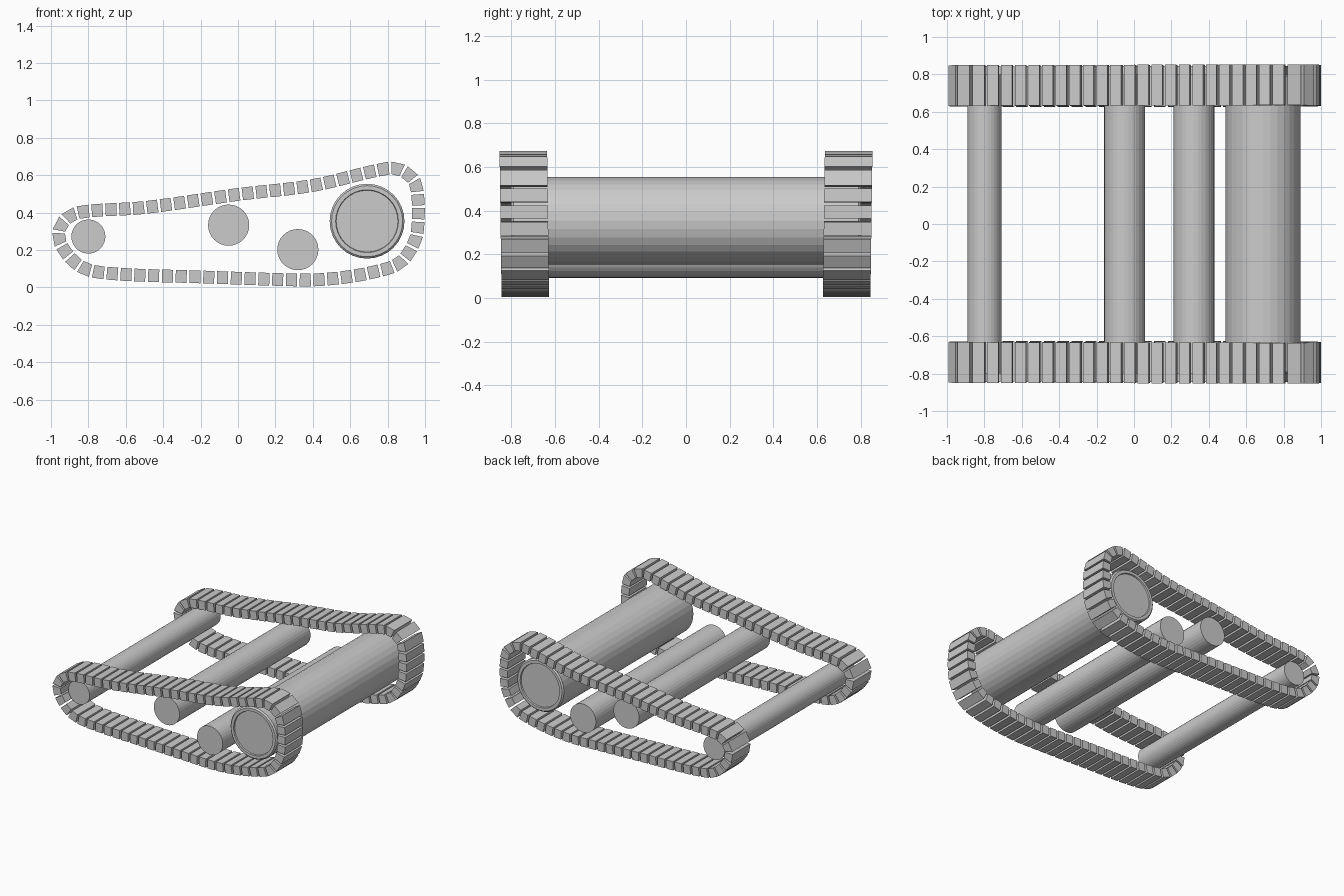
import bpy, bmesh, math
from mathutils import Vector

if "Cube" in bpy.data.objects:
    bpy.data.objects.remove(bpy.data.objects["Cube"])

# Centre line of one track loop in x, z (clockwise seen from the front)
PATH = [(.85, .636), (.94, .575), (.962, .48), (.962, .33), (.945, .245), (.865, .13),
        (.715, .08), (.56, .053), (.41, .04), (.30, .04), (-.2, .056), (-.69, .075),
        (-.84, .11), (-.945, .225), (-.955, .315), (-.895, .385), (-.8, .408),
        (-.5, .427), (0, .497), (.4, .545), (.75, .627)]
LINKS = 60
HALF_THICK = .034
HALF_WIDTH = .109


def smooth_loop(points, steps=40):
    """Closed Catmull-Rom curve through the points."""
    pts = [Vector(p) for p in points]
    n, out = len(pts), []
    for i in range(n):
        a, b, c, d = (pts[(i + k) % n] for k in (-1, 0, 1, 2))
        # tangents scaled for uneven point spacing
        ab, bc, cd = ((b - a).length, (c - b).length, (d - c).length)
        m1 = (c - a) / (ab + bc) * bc
        m2 = (d - b) / (bc + cd) * bc
        for s in range(steps):
            t = s / steps
            out.append(b * (2*t**3 - 3*t*t + 1) + m1 * (t**3 - 2*t*t + t)
                       + c * (3*t*t - 2*t**3) + m2 * (t**3 - t*t))
    return out


CURVE = smooth_loop(PATH)
DIST = [0.0]
for i, p in enumerate(CURVE):
    DIST.append(DIST[-1] + (CURVE[(i + 1) % len(CURVE)] - p).length)
TOTAL = DIST[-1]


def at(s):
    """Position and outward normal at arc length s."""
    s %= TOTAL
    i = next(k for k in range(len(CURVE)) if DIST[k + 1] >= s)
    p, q = CURVE[i], CURVE[(i + 1) % len(CURVE)]
    f = (s - DIST[i]) / (DIST[i + 1] - DIST[i])
    t = (CURVE[(i + 3) % len(CURVE)] - CURVE[i - 2]).normalized()
    return p.lerp(q, f), Vector((-t.y, t.x))


def finish(bm, name):
    bmesh.ops.recalc_face_normals(bm, faces=bm.faces)
    me = bpy.data.meshes.new(name)
    bm.to_mesh(me)
    bm.free()
    ob = bpy.data.objects.new(name, me)
    bpy.context.collection.objects.link(ob)
    return ob


def track(name, side):
    """Separate pads bent around the loop, leaning in slightly at the bottom."""
    bm = bmesh.new()
    pitch = TOTAL / LINKS
    for i in range(LINKS):
        corners = []
        for ds, off in ((-.4, -1), (.4, -1), (.4, 1), (-.4, 1)):
            p, n = at((i + ds) * pitch)
            corners.append(p + n * off * HALF_THICK)
        rings = []
        for w in (-HALF_WIDTH, HALF_WIDTH):
            rings.append([bm.verts.new((c.x, side * (.735 + .014 * c.y + w), c.y))
                          for c in corners])
        a, b = rings
        bm.faces.new(a)
        bm.faces.new(b)
        for k in range(4):
            j = (k + 1) % 4
            bm.faces.new((a[k], a[j], b[j], b[k]))
    return finish(bm, name)


def roller(name, x, z, profile, sides=32):
    """Solid of revolution along y from (radius, y) pairs, capped at both ends."""
    bm = bmesh.new()
    rings = []
    for r, y in profile:
        rings.append([bm.verts.new((x + r * math.cos(2 * math.pi * k / sides), y,
                                    z + r * math.sin(2 * math.pi * k / sides)))
                      for k in range(sides)])
    for a, b in zip(rings, rings[1:]):
        for k in range(sides):
            j = (k + 1) % sides
            bm.faces.new((a[k], a[j], b[j], b[k]))
    bm.faces.new(rings[0])
    bm.faces.new(rings[-1])
    return finish(bm, name)


# Tracks
track("left_track", -1)
track("right_track", 1)

# Plain rollers
for name, x, z, r in (("rear_roller", -.80, .272, .091),
                      ("middle_roller", -.05, .333, .110),
                      ("lower_roller", .32, .202, .110)):
    roller(name, x, z, [(r, -.8), (r, .8)])

# Large drive roller with rimmed, recessed ends
end = [(.165, -.79), (.168, -.80), (.19, -.80), (.2, -.79)]
roller("drive_roller", .69, .354, end + [(r, -y) for r, y in reversed(end)])
